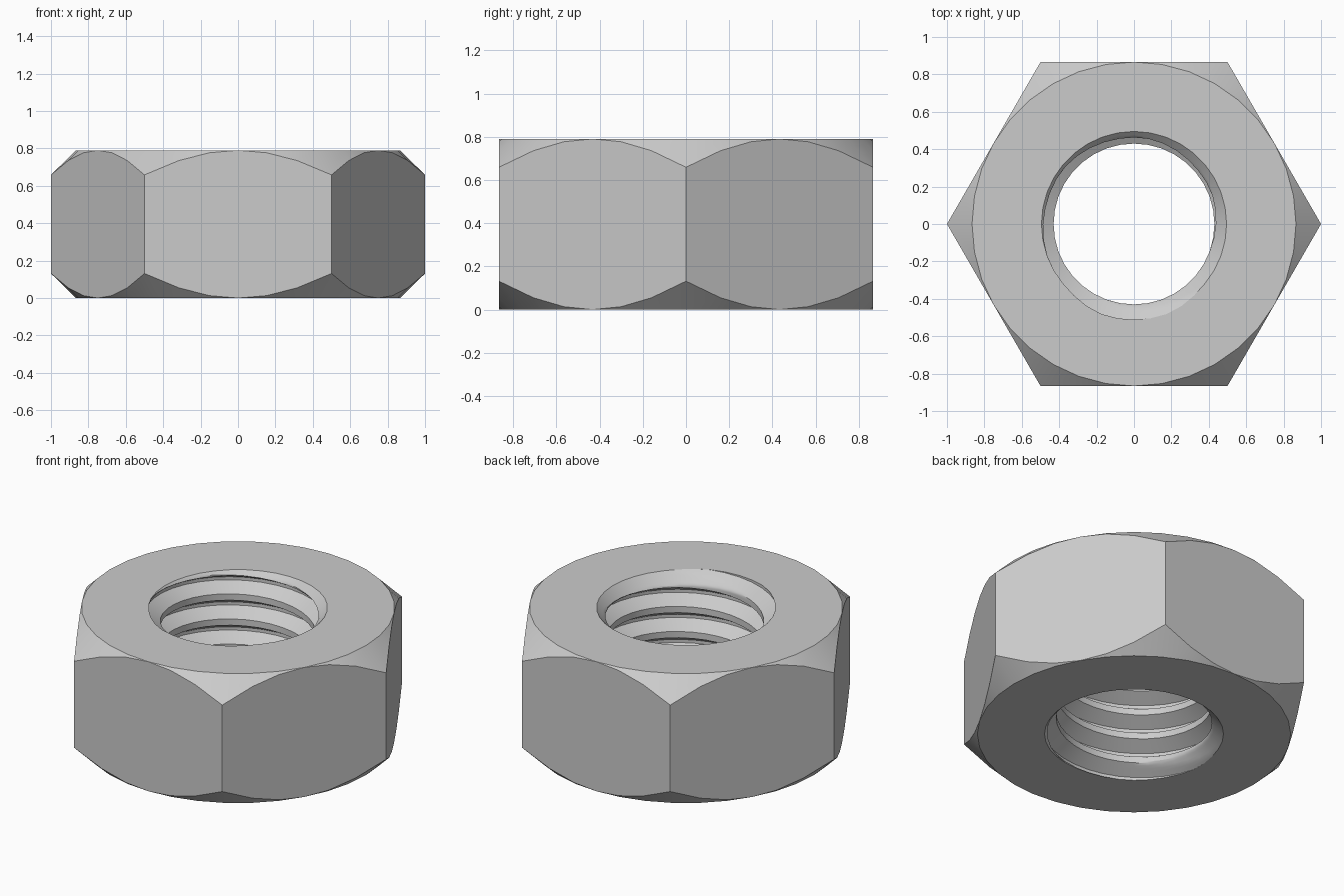
import bpy, bmesh, math

cube = bpy.data.objects.get("Cube")
if cube:
    bpy.data.objects.remove(cube, do_unlink=True)

HEIGHT = 0.79
FLAT = math.sqrt(3) / 2        # centre to flat side
SIDES = 36                     # columns around the axis
CREST, ROOT, PITCH = 0.43, 0.512, 0.153
STEPS = 16                     # rows per thread turn
ROWS = 120
RIM = 0.495                    # countersink radius at the end faces
PHASE = 0.788                  # turns


def thread_radius(turns):
    """Flat crest, sloping flank, flat root, sloping flank."""
    u = (turns % 1) * STEPS
    if u < 4:
        return CREST
    depth = min((u - 4) / 5, 1, (STEPS - u) / 5)
    return CREST + (ROOT - CREST) * depth


def column(bm, j):
    """Outer and inner vertices of one upright section of the nut."""
    a = math.tau * j / SIDES

    def vert(r, z):
        return bm.verts.new((r * math.cos(a), r * math.sin(a), z))

    # hexagon side with a conical chamfer at both ends
    corner = FLAT / math.cos(a % (math.pi / 3) - math.pi / 6)
    drop = (corner - FLAT) * 0.98
    outer = [vert(FLAT, 0), vert(corner, drop),
             vert(corner, HEIGHT - drop), vert(FLAT, HEIGHT)]

    # helical thread, widened by the countersinks
    inner = []
    for i in range(ROWS):
        z = (i / STEPS - 2 + PHASE + j / SIDES) * PITCH
        z = min(max(z, 0), HEIGHT)
        r = thread_radius(z / PITCH - j / SIDES - PHASE)
        sink = RIM - min(z, HEIGHT - z)
        inner.append(vert(max(r, sink), z))
    return outer, inner


bm = bmesh.new()
columns = [column(bm, j) for j in range(SIDES)]
for j in range(SIDES):
    outer, inner = columns[j]
    next_outer, next_inner = columns[(j + 1) % SIDES]
    if j == SIDES - 1:         # the thread climbs one turn at the seam
        next_inner = [next_inner[min(i + STEPS, ROWS - 1)] for i in range(ROWS)]
    here = outer + inner[::-1]
    there = next_outer + next_inner[::-1]
    for k in range(len(here)):
        m = (k + 1) % len(here)
        loop = list(dict.fromkeys((here[k], there[k], there[m], here[m])))
        if len(loop) > 2:
            bm.faces.new(loop)

bmesh.ops.remove_doubles(bm, verts=bm.verts[:], dist=0.0002)
bmesh.ops.dissolve_degenerate(bm, edges=bm.edges[:], dist=0.0001)
loose = [v for v in bm.verts if not v.link_faces]
bmesh.ops.delete(bm, geom=loose, context='VERTS')
bmesh.ops.recalc_face_normals(bm, faces=bm.faces[:])

mesh = bpy.data.meshes.new("hex_nut")
bm.to_mesh(mesh)
bm.free()
nut = bpy.data.objects.new("hex_nut", mesh)
bpy.context.collection.objects.link(nut)

# plain grey metal
steel = bpy.data.materials.new("light_grey_steel")
steel.use_nodes = True
grey = (0.6, 0.6, 0.6, 1)
steel.diffuse_color = grey
steel.node_tree.nodes["Principled BSDF"].inputs["Base Color"].default_value = grey
mesh.materials.append(steel)

bpy.ops.object.select_all(action='DESELECT')
nut.select_set(True)
bpy.context.view_layer.objects.active = nut
bpy.ops.object.shade_smooth_by_angle(angle=math.radians(30))
